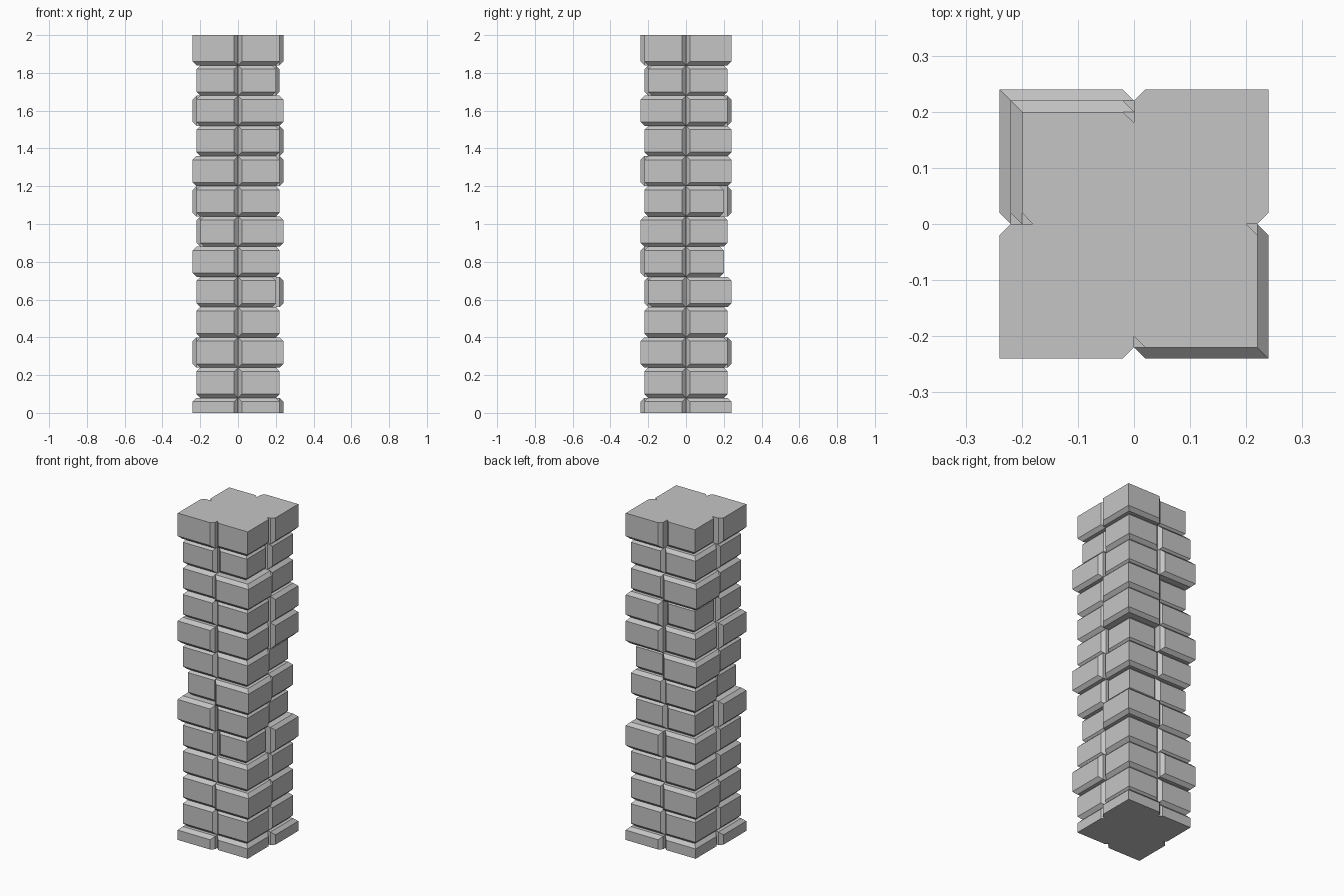
import bpy
import bmesh

cube = bpy.data.objects.get("Cube")
if cube:
    bpy.data.objects.remove(cube, do_unlink=True)

CHAMFER = 0.02
COURSE = 0.16

stone = bpy.data.materials.new("grey_stone")
stone.use_nodes = True
GREY = (0.56, 0.56, 0.56, 1)
stone.diffuse_color = GREY
stone.node_tree.nodes["Principled BSDF"].inputs["Base Color"].default_value = GREY

# How far each block juts out, bottom course to top: s(hort), m(edium), l(ong)
REACH = {"s": 0.20, "m": 0.22, "l": 0.24}
CORNERS = {
    (-1, -1): "lmmmmlsmlmmml",   # front, -x
    (1, -1): "mmlmsmlmmmlsm",    # front, +x
    (-1, 1): "mmlmmsmlmslms",    # back, -x
    (1, 1): "lmmmlsmsllmml",     # back, +x
}


def add_block(bm, sx, sy, r, z0, z1, cut_low, cut_high):
    """Corner block: chamfered at the seams and bed joints, sharp outer corner."""
    c = CHAMFER
    wide = [(0, 0), (r - c, 0), (r, c), (r, r), (c, r), (0, r - c)]
    # Chamfered ends shrink to a square
    small = [(0, 0), (r - c, 0), (r - c, 0), (r - c, r - c), (0, r - c), (0, r - c)]
    rings = []
    if cut_low:
        rings.append((small, z0))
    rings.append((wide, z0 + c if cut_low else z0))
    rings.append((wide, z1 - c if cut_high else z1))
    if cut_high:
        rings.append((small, z1))
    loops = [[bm.verts.new((sx * u, sy * v, z)) for u, v in ring] for ring, z in rings]
    made = [bm.faces.new(loops[0]), bm.faces.new(loops[-1])]
    for low, high in zip(loops, loops[1:]):
        for i in range(len(low)):
            j = (i + 1) % len(low)
            made.append(bm.faces.new((low[i], low[j], high[j], high[i])))
    verts = [v for loop in loops for v in loop]
    bmesh.ops.remove_doubles(bm, verts=verts, dist=0.0001)
    made = [f for f in made if f.is_valid]
    bmesh.ops.recalc_face_normals(bm, faces=made)


# Stack the courses; the lowest is half height
count = len(CORNERS[(1, 1)])
for row in range(count):
    top = COURSE * (row + 0.5)
    bottom = max(0, top - COURSE)
    mesh = bpy.data.meshes.new(f"stone_course_{row + 1}")
    course = bpy.data.objects.new(mesh.name, mesh)
    bpy.context.collection.objects.link(course)
    for (sx, sy), code in CORNERS.items():
        block = bmesh.new()
        block.from_mesh(mesh)
        part = bmesh.new()
        add_block(part, sx, sy, REACH[code[row]], bottom, top,
                  row > 0, row < count - 1)
        temp = bpy.data.meshes.new("block")
        part.to_mesh(temp)
        block.from_mesh(temp)
        block.to_mesh(mesh)
        part.free()
        block.free()
        bpy.data.meshes.remove(temp)
    mesh.materials.append(stone)
